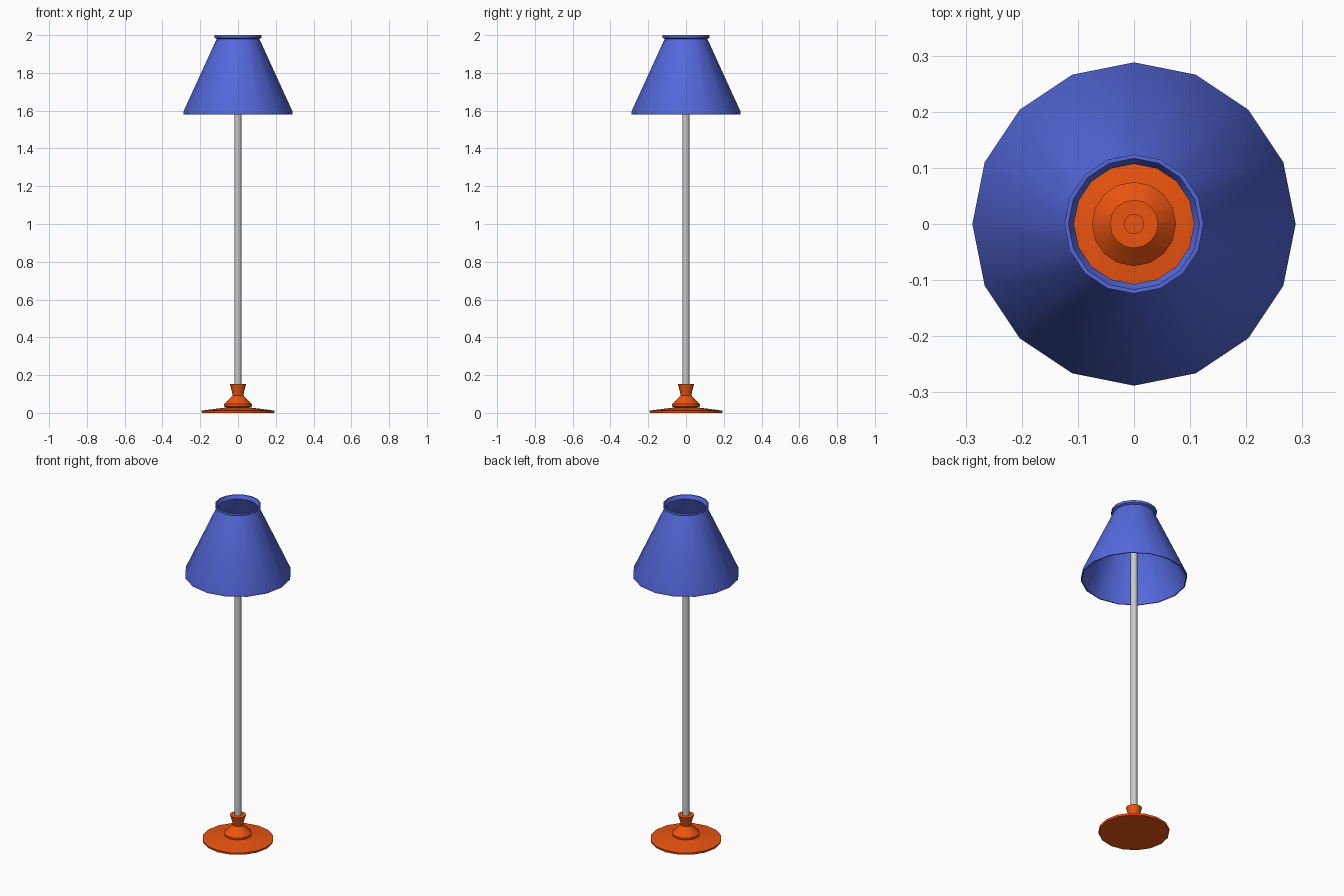
import bpy, bmesh, math

if "Cube" in bpy.data.objects:
    bpy.data.objects.remove(bpy.data.objects["Cube"])

SIDES = 16


def material(name, rgb):
    m = bpy.data.materials.new(name)
    m.diffuse_color = (*rgb, 1)
    m.use_nodes = True
    m.node_tree.nodes["Principled BSDF"].inputs["Base Color"].default_value = m.diffuse_color
    return m


def lathe(name, profile, mat=None, closed=False, cap=False, sides=SIDES):
    """Revolve an (r, z) profile around z."""
    bm = bmesh.new()
    rings = [[bm.verts.new((r * math.cos(2 * math.pi * i / sides),
                            r * math.sin(2 * math.pi * i / sides), z))
              for i in range(sides)] for r, z in profile]
    pairs = list(zip(rings, rings[1:]))
    if closed:
        pairs.append((rings[-1], rings[0]))
    for a, b in pairs:
        for i in range(sides):
            j = (i + 1) % sides
            bm.faces.new((a[i], a[j], b[j], b[i]))
    if cap:
        bm.faces.new(rings[0][::-1])
        bm.faces.new(rings[-1])
    bmesh.ops.recalc_face_normals(bm, faces=bm.faces)
    me = bpy.data.meshes.new(name)
    bm.to_mesh(me)
    bm.free()
    ob = bpy.data.objects.new(name, me)
    bpy.context.collection.objects.link(ob)
    if mat:
        me.materials.append(mat)
    bpy.ops.object.select_all(action='DESELECT')
    ob.select_set(True)
    bpy.context.view_layer.objects.active = ob
    bpy.ops.object.shade_smooth_by_angle(angle=math.radians(30))
    return ob


orange = material("orange", (0.84, 0.09, 0.005))
blue = material("blue", (0.09, 0.14, 0.72))

# Turned foot: plate, hub, waist and flared socket
lathe("base", [(0.191, 0), (0.193, 0.012), (0.06, 0.029), (0.075, 0.035),
               (0.075, 0.046), (0.028, 0.092), (0.035, 0.125), (0.043, 0.152)],
      orange, cap=True)

# Pole with a small coloured tip hidden inside the shade
lathe("pole", [(0.018, 0.14), (0.018, 1.79)])
lathe("pole_tip", [(0.018, 1.79), (0.018, 1.8)], orange, cap=True)

# Thin conical shade with a flared collar and a bottom hem
lathe("shade", [(0.288, 1.58), (0.288, 1.597), (0.113, 1.98), (0.124, 1.986),
                (0.124, 2.0), (0.117, 2.0), (0.107, 1.98), (0.282, 1.597),
                (0.282, 1.58)], blue, closed=True)
